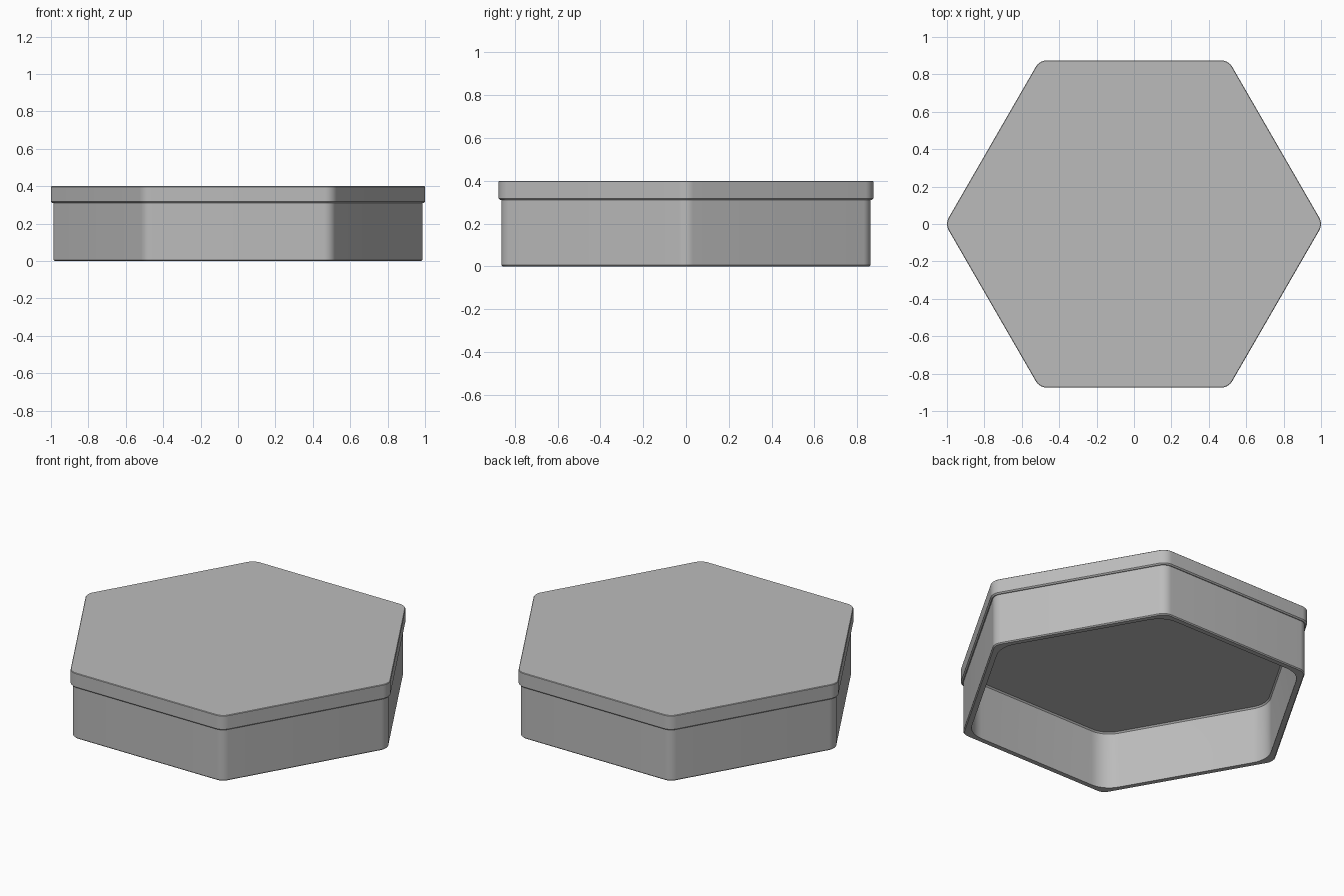
import bpy, bmesh
from math import sin, cos, radians

cube = bpy.data.objects.get("Cube")
if cube:
    bpy.data.objects.remove(cube)

grey = bpy.data.materials.new("plain grey")
grey.use_nodes = True
grey.diffuse_color = (0.5, 0.5, 0.5, 1)
grey.node_tree.nodes["Principled BSDF"].inputs["Base Color"].default_value = (0.5, 0.5, 0.5, 1)

STEPS = 8


def hexagon(apothem, radius):
    """Rounded hexagon outline with corners on the x axis."""
    points = []
    reach = (apothem - radius) / cos(radians(30))
    for corner in range(0, 360, 60):
        for i in range(STEPS + 1):
            a = radians(corner - 30 + 60 * i / STEPS)
            c = radians(corner)
            points.append((reach * cos(c) + radius * cos(a),
                           reach * sin(c) + radius * sin(a)))
    return points


def build(name, sections):
    """Skin a stack of (apothem, corner radius, z) outlines and cap the far end."""
    bm = bmesh.new()
    rings = [[bm.verts.new((x, y, z)) for x, y in hexagon(a, r)] for a, r, z in sections]
    for low, high in zip(rings, rings[1:]):
        for i in range(len(low)):
            j = (i + 1) % len(low)
            bm.faces.new((low[i], low[j], high[j], high[i]))
    bm.faces.new(rings[-1])
    return bm, rings, name


def finish(bm, name):
    bmesh.ops.recalc_face_normals(bm, faces=bm.faces)
    mesh = bpy.data.meshes.new(name)
    bm.to_mesh(mesh)
    bm.free()
    mesh.materials.append(grey)
    obj = bpy.data.objects.new(name, mesh)
    bpy.context.collection.objects.link(obj)
    bpy.ops.object.select_all(action='DESELECT')
    obj.select_set(True)
    bpy.context.view_layer.objects.active = obj
    bpy.ops.object.shade_smooth_by_angle(angle=radians(35))


# One closed shell: hollow ceiling, inner wall, rim, outer wall, lid edge, lid top
shell = [
    (0.818, 0.14, 0.345),
    (0.826, 0.148, 0.337),
    (0.828, 0.15, 0.325),
    (0.828, 0.15, 0.0),
    (0.857, 0.06, 0.0),
    (0.863, 0.066, 0.006),
    (0.863, 0.066, 0.31),
    (0.868, 0.066, 0.31),
    (0.875, 0.07, 0.317),
    (0.875, 0.07, 0.397),
    (0.872, 0.067, 0.4),
]
bm, rings, name = build("hexagonal_lidded_shell", shell)
bm.faces.new(rings[0])
finish(bm, name)
